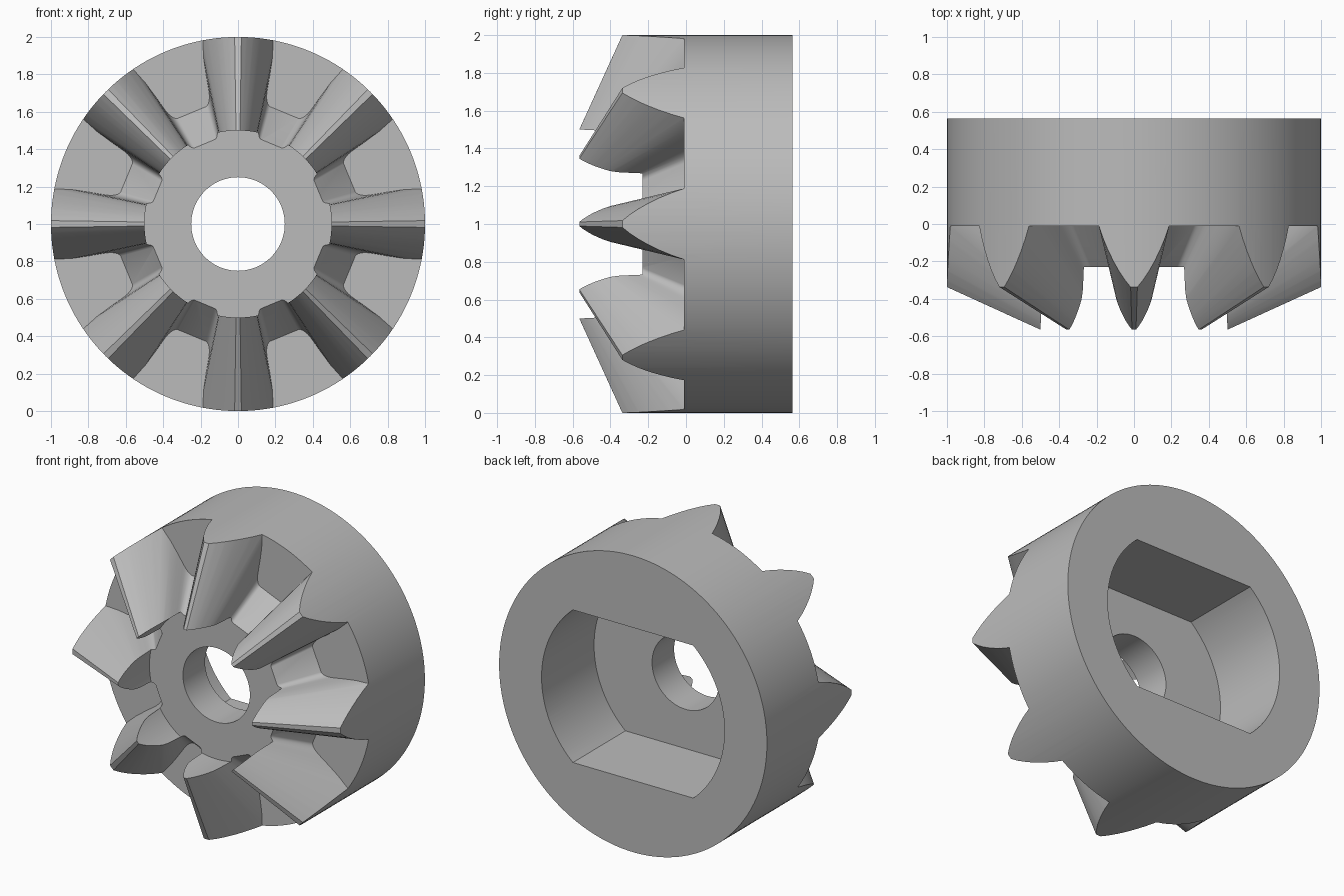
import bpy, bmesh, math
from mathutils import Vector

if "Cube" in bpy.data.objects:
    bpy.data.objects.remove(bpy.data.objects["Cube"])

CZ = 1.0          # height of the gear axis
APEX = -0.797     # all tooth lines converge here on the axis
TEETH = 8
SEG = 160


def finish(bm, name):
    bmesh.ops.recalc_face_normals(bm, faces=bm.faces[:])
    me = bpy.data.meshes.new(name)
    bm.to_mesh(me)
    bm.free()
    ob = bpy.data.objects.new(name, me)
    bpy.context.collection.objects.link(ob)
    return ob


def loft(bm, a, b):
    """Closed solid between two equal rings of points."""
    va, vb = [bm.verts.new(p) for p in a], [bm.verts.new(p) for p in b]
    n = len(va)
    for i in range(n):
        j = (i + 1) % n
        bm.faces.new((va[i], va[j], vb[j], vb[i]))
    bm.faces.new(va)
    bm.faces.new(vb[::-1])


# Gear blank: revolved profile (radius, y)
prof = [(0.25, -0.23), (0.5, -0.23), (0.5, -0.565), (1, -0.337), (1, 0.565), (0.25, 0.565)]
bm = bmesh.new()
rings = []
for k in range(SEG):
    t = 2 * math.pi * k / SEG
    rings.append([bm.verts.new((r * math.cos(t), y, CZ + r * math.sin(t))) for r, y in prof])
for k in range(SEG):
    a, b = rings[k], rings[(k + 1) % SEG]
    for i in range(len(prof)):
        j = (i + 1) % len(prof)
        bm.faces.new((a[i], a[j], b[j], b[i]))
gear = finish(bm, "bevel_gear")

# Tooth flank: (slope from apex, half width per unit radius)
flank = [(0.46, 0.018), (0.50, 0.05), (0.55, 0.083), (0.60, 0.111), (0.66, 0.140),
         (0.72, 0.165), (0.79, 0.189), (0.87, 0.203), (0.96, 0.209), (1.06, 0.213)]
half = math.pi / TEETH
side = []
for u, w in flank:
    g = half - math.asin(w)
    side.append((math.tan(g), u / math.cos(g)))
side.insert(0, (side[0][0], 0.3))
# fillet into the flat root
s0, u0 = side[-1]
for i in range(1, 7):
    f = math.pi / 2 * i / 6
    side.append((s0 - 0.055 * (1 - math.cos(f)), u0 + (1.22 - u0) * math.sin(f)))
section = side + [(-s, u) for s, u in reversed(side)]

# Tooth gap cutters: pyramids through the apex, stopped at the flat floor
bm = bmesh.new()
for k in range(TEETH):
    t = half * (2 * k + 1)
    rad = Vector((math.cos(t), 0, math.sin(t)))
    lat = Vector((-math.sin(t), 0, math.cos(t)))
    o = Vector((0, APEX, CZ))
    ring = lambda d: [o + d * (rad + s * lat + Vector((0, u, 0))) for s, u in section]
    loft(bm, ring(0.3), ring(1.3))
cut = bmesh.ops.bisect_plane(bm, geom=bm.verts[:] + bm.edges[:] + bm.faces[:],
                             plane_co=(0, -0.01, 0), plane_no=(0, 1, 0), clear_outer=True)
bmesh.ops.holes_fill(bm, edges=[e for e in bm.edges if e.is_boundary], sides=0)
gaps = finish(bm, "tooth_gap_cutter")

# Rear pocket cutter: circle with two flats
R, FLAT = 0.683, 0.515
b = math.asin(FLAT / R)
arc = [(R * math.cos(b * i / 24), R * math.sin(b * i / 24)) for i in range(-24, 25)]
outline = arc + [(-x, -z) for x, z in arc]
bm = bmesh.new()
loft(bm, [(x, 0.005, CZ + z) for x, z in outline], [(x, 0.8, CZ + z) for x, z in outline])
pocket = finish(bm, "pocket_cutter")

# Apply the cuts
for c in (gaps, pocket):
    m = gear.modifiers.new("cut", 'BOOLEAN')
    m.operation, m.solver, m.object = 'DIFFERENCE', 'EXACT', c
    c.hide_render = True
bpy.context.view_layer.objects.active = gear
gear.select_set(True)
for m in list(gear.modifiers):
    bpy.ops.object.modifier_apply(modifier=m.name)
for c in (gaps, pocket):
    bpy.data.objects.remove(c)

# Plain grey
mat = bpy.data.materials.new("grey")
mat.diffuse_color = (0.5, 0.5, 0.5, 1)
mat.use_nodes = True
mat.node_tree.nodes["Principled BSDF"].inputs["Base Color"].default_value = mat.diffuse_color
gear.data.materials.clear()
gear.data.materials.append(mat)
bpy.ops.object.shade_smooth_by_angle(angle=math.radians(25))
